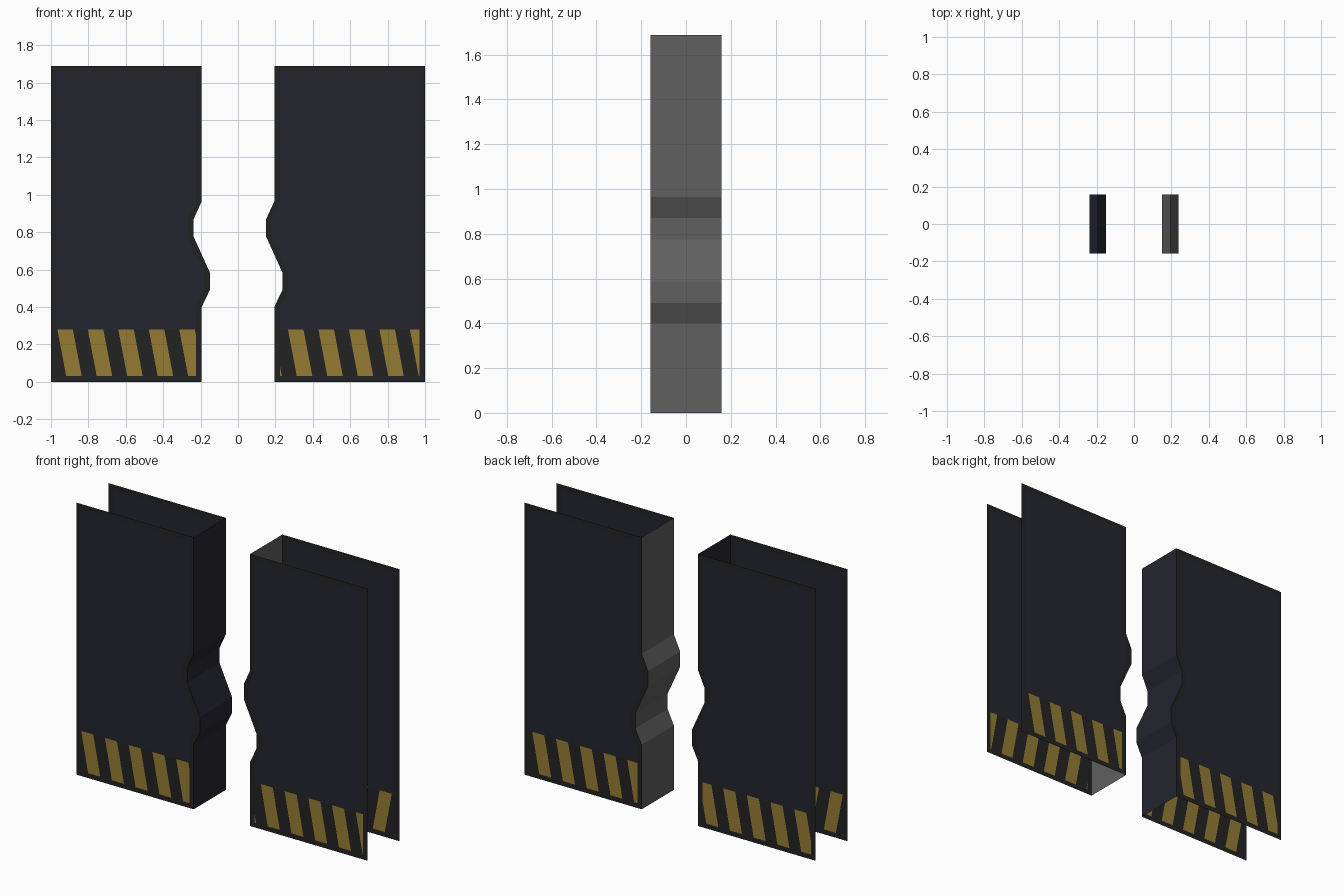
import bpy, bmesh
from mathutils import Vector

if "Cube" in bpy.data.objects:
    bpy.data.objects.remove(bpy.data.objects["Cube"])

HALF_DEPTH, HEIGHT, BORDER = 0.158, 1.688, 0.03
BAND_TOP, SLANT, PITCH, STRIPE = 0.28, 0.19, 0.163, 0.083


def material(name, rgb):
    m = bpy.data.materials.new(name)
    m.diffuse_color = (*rgb, 1)
    m.use_nodes = True
    m.node_tree.nodes["Principled BSDF"].inputs["Base Color"].default_value = m.diffuse_color
    return m


NAVY = material("dark navy panel", (0.018, 0.018, 0.029))
FRAME = material("charcoal frame", (0.0165, 0.0165, 0.0165))
YELLOW = material("hazard yellow", (0.30, 0.20, 0.033))
GREY = material("grey metal", (0.115, 0.115, 0.118))

# Interlocking edge: sideways offset and height
TEETH = [(0, 0), (0, 0.40), (0.043, 0.49), (0.043, 0.585),
         (-0.043, 0.775), (-0.043, 0.87), (0, 0.965), (0, HEIGHT)]


def finish(name, bm, mats):
    me = bpy.data.meshes.new(name)
    bm.to_mesh(me)
    bm.free()
    for m in mats:
        me.materials.append(m)
    ob = bpy.data.objects.new(name, me)
    bpy.context.collection.objects.link(ob)
    return ob


def edge_profile(side):
    return [(side * 0.194 + dx, z) for dx, z in TEETH]


def sheet(name, side, facing, start):
    """Door skin; facing is -1 for front and +1 for back."""
    bm = bmesh.new()
    y = facing * HALF_DEPTH
    pts = edge_profile(side) + [(side, HEIGHT), (side, 0)]
    face = bm.faces.new([bm.verts.new((x, y, z)) for x, z in pts])
    face.normal_update()
    if face.normal.y * facing < 0:
        face.normal_flip()
    # Border frame
    ring = bmesh.ops.inset_region(bm, faces=[face], thickness=BORDER,
                                  use_boundary=True, use_even_offset=True)["faces"]
    for f in ring:
        f.material_index = 1
    # Hazard band at the foot

    def inner(test):
        return [f for f in bm.faces if f.material_index != 1 and test(f)]

    def cut(faces, co, no):
        geom = set(faces)
        for f in faces:
            geom.update(f.edges)
            geom.update(f.verts)
        bmesh.ops.bisect_plane(bm, geom=list(geom), plane_co=co, plane_no=no)

    def low(f):
        return max(v.co.z for v in f.verts) < BAND_TOP + 0.001

    cut(inner(lambda f: True), Vector((0, 0, BAND_TOP)), Vector((0, 0, 1)))
    # Slanted stripes
    sgn = -facing
    for k in range(-8, 9):
        for off in (0, STRIPE):
            s = start + k * PITCH + off
            cut(inner(low), Vector((sgn * s, 0, BAND_TOP)),
                Vector((sgn, 0, SLANT)).normalized())
    band = inner(low)
    for f in band:
        c = f.calc_center_median()
        s = sgn * c.x + SLANT * (c.z - BAND_TOP)
        f.material_index = 2 if (s - start) % PITCH < STRIPE else 1
    finish(name, bm, [NAVY, FRAME, YELLOW])


def edge_strip(name, side, mat):
    """Toothed wall joining the two skins at the door gap."""
    bm = bmesh.new()
    cols = [[bm.verts.new((x, y, z)) for y in (-HALF_DEPTH, HALF_DEPTH)]
            for x, z in edge_profile(side)]
    for a, b in zip(cols, cols[1:]):
        f = bm.faces.new((a[0], a[1], b[1], b[0]))
        f.normal_update()
        if f.normal.x * side > 0:
            f.normal_flip()
    finish(name, bm, [mat])


sheet("left_door_front", -1, -1, -0.966)
sheet("left_door_back", -1, 1, 0.365)
edge_strip("left_door_edge", -1, NAVY)
sheet("right_door_front", 1, -1, 0.267)
sheet("right_door_back", 1, 1, -0.945)
edge_strip("right_door_edge", 1, GREY)
